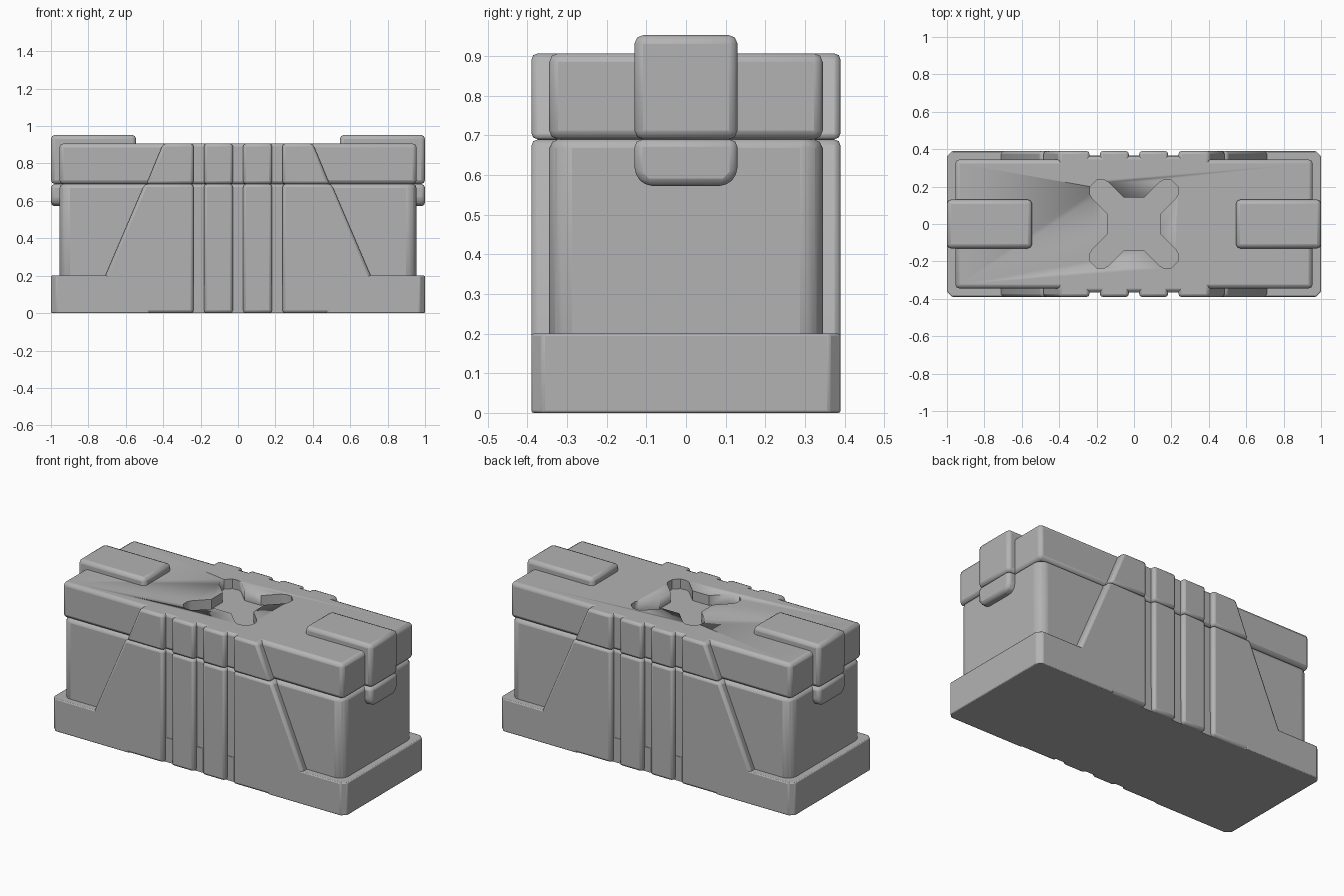
import bpy, bmesh
from mathutils import Vector

cube = bpy.data.objects.get("Cube")
if cube:
    bpy.data.objects.remove(cube, do_unlink=True)

grey = bpy.data.materials.new("crate_grey")
grey.use_nodes = True
COLOUR = (0.45, 0.45, 0.45, 1)
grey.diffuse_color = COLOUR
grey.node_tree.nodes["Principled BSDF"].inputs["Base Color"].default_value = COLOUR


def finish(name, bm, bevel=0.0, segments=2):
    """Turn a bmesh into a bevelled, sharp-edged object."""
    bmesh.ops.recalc_face_normals(bm, faces=bm.faces)
    mesh = bpy.data.meshes.new(name)
    bm.to_mesh(mesh)
    bm.free()
    mesh.materials.append(grey)
    ob = bpy.data.objects.new(name, mesh)
    bpy.context.collection.objects.link(ob)
    if bevel:
        mod = ob.modifiers.new("soft_edges", "BEVEL")
        mod.width, mod.segments = bevel, segments
        mod.limit_method = "ANGLE"
        mod.angle_limit = 0.6
    bpy.ops.object.select_all(action="DESELECT")
    ob.select_set(True)
    bpy.context.view_layer.objects.active = ob
    bpy.ops.object.shade_smooth_by_angle(angle=0.6)
    return ob


def prism(name, points, offset, bevel=0.0, segments=2):
    """Extrude a flat outline of 3D points along offset."""
    bm = bmesh.new()
    face = bm.faces.new([bm.verts.new(p) for p in points])
    out = bmesh.ops.extrude_face_region(bm, geom=[face])
    moved = [v for v in out["geom"] if isinstance(v, bmesh.types.BMVert)]
    bmesh.ops.translate(bm, verts=moved, vec=Vector(offset))
    return finish(name, bm, bevel, segments)


def block(name, lo, hi, bevel=0.0, corner=0.0, segments=2):
    """Upright block, optionally with chamfered vertical corners."""
    (x0, y0, z0), (x1, y1, z1) = lo, hi
    c = corner
    if c:
        plan = [(x0 + c, y0), (x1 - c, y0), (x1, y0 + c), (x1, y1 - c),
                (x1 - c, y1), (x0 + c, y1), (x0, y1 - c), (x0, y0 + c)]
    else:
        plan = [(x0, y0), (x1, y0), (x1, y1), (x0, y1)]
    return prism(name, [(x, y, z0) for x, y in plan], (0, 0, z1 - z0), bevel, segments)


GROOVE, HALF = 0.21, 0.0275
SPLIT, TOP, BASE = 0.69, 0.907, 0.2
OUTER, INNER = 0.39, 0.28

# Main body and lid
block("body_core", (-0.955, -0.345, 0.1), (0.955, 0.345, SPLIT), 0.022, 0.035)
lid = block("lid_core", (-0.955, -0.345, SPLIT), (0.955, 0.345, TOP), 0.022)

# Cross-shaped recess in the lid: one arm, repeated around the centre
arm = [(0.055, 0.143), (0.135, 0.223), (0.16, 0.236), (0.2, 0.234),
       (0.234, 0.2), (0.236, 0.16), (0.223, 0.135), (0.143, 0.055)]
outline = []
for turn in range(4):
    for x, y in arm:
        for _ in range(turn):
            x, y = y, -x
        outline.append((x, y, TOP - 0.06))
cutter = prism("cross_cutter", outline, (0, 0, 0.2))
cutter.hide_render = True
cutter.hide_set(True)
cut = lid.modifiers.new("cross_recess", "BOOLEAN")
cut.object, cut.operation, cut.solver = cutter, "DIFFERENCE", "EXACT"

# Foot at each end
for side, label in ((1, "left"), (-1, "right")):
    xs = sorted((side * 0.45, side))
    block(label + "_foot", (xs[0], -OUTER, 0), (xs[1], OUTER, BASE), 0.006, 0.028)

# Floor that closes the underside between the feet
block("floor", (-0.6, -0.365, 0), (0.6, 0.365, 0.15))

# Raised ribs and sloping panels, separated by grooves, on front and back
body_edge = [(0.71, 0), (0.71, BASE), (0.5, SPLIT)]
lid_edge = [(0.49, SPLIT), (0.4, TOP)]
for face, where in ((-1, "front"), (1, "back")):
    start, depth = face * INNER, (0, face * (OUTER - INNER), 0)
    for part, z0, z1, edge in (("body", 0, SPLIT, body_edge), ("lid", SPLIT, TOP, lid_edge)):
        for side, label in ((1, "left"), (-1, "right")):
            a, b = HALF, GROOVE - HALF
            rib = [(a, z0), (b, z0), (b, z1), (a, z1)]
            panel = [(GROOVE + HALF, z0)] + edge + [(GROOVE + HALF, z1)]
            for kind, pts in (("rib", rib), ("panel", panel)):
                prism(f"{where}_{label}_{part}_{kind}",
                      [(side * x, start, z) for x, z in pts], depth,
                      0.006 if kind == "none" else 0.016)
        # Groove bottoms
        ys = sorted((start, face * 0.362))
        block(f"{where}_{part}_groove_floor", (-0.3, ys[0], z0), (0.3, ys[1], z1), 0.016)

# Latches over each end of the lid, with a clip below on the body
for side, label in ((1, "left"), (-1, "right")):
    xs = sorted((side * 0.545, side))
    block(label + "_latch", (xs[0], -0.13, SPLIT), (xs[1], 0.13, 0.953), 0.022)
    xc = side * 0.9
    clip = [(-0.13, SPLIT), (0.13, SPLIT), (0.13, 0.6), (0.102, 0.572), (-0.102, 0.572), (-0.13, 0.6)]
    prism(label + "_clip", [(xc, y, z) for y, z in clip], (side * 0.1, 0, 0), 0.024)
